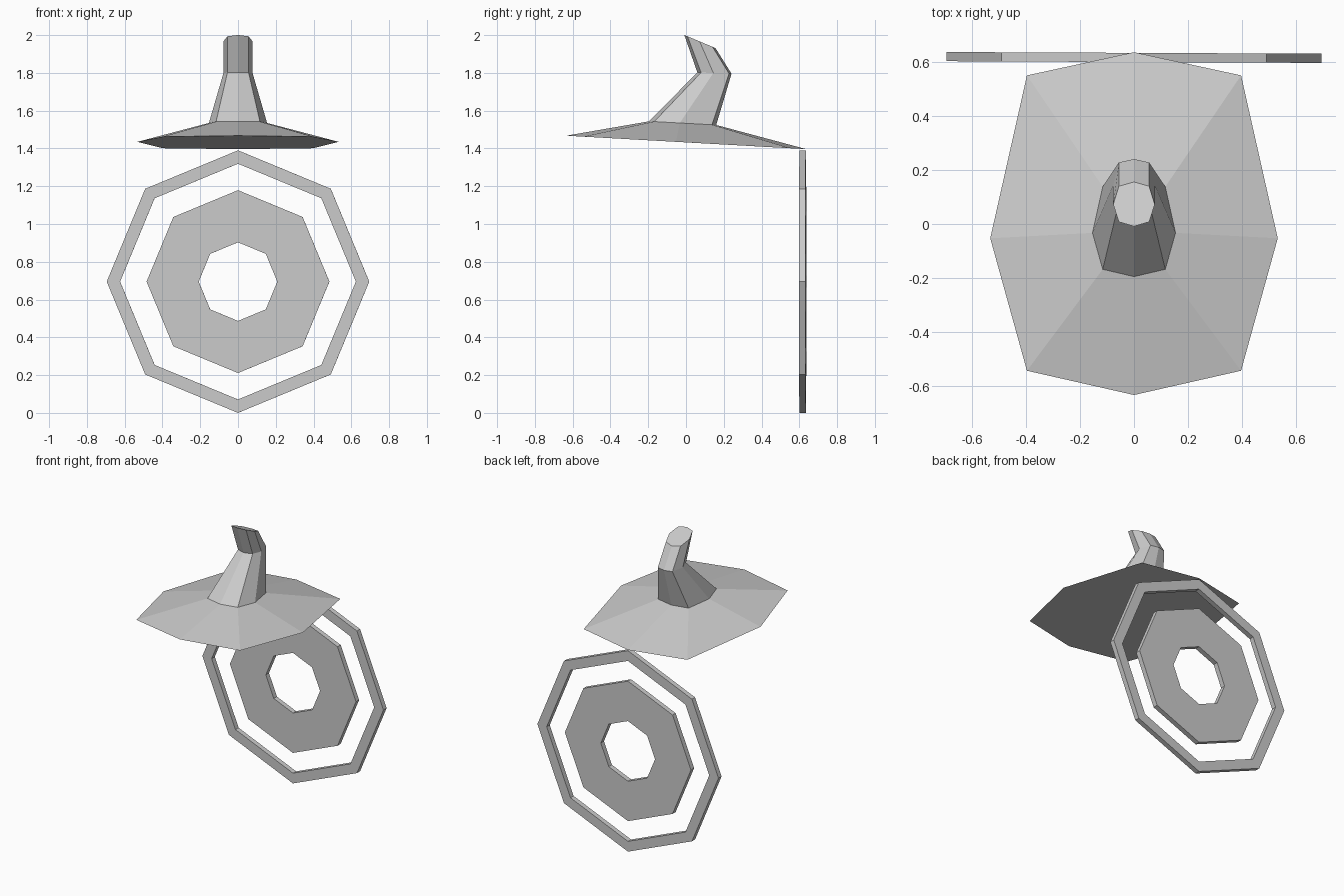
import bpy, bmesh, math

if "Cube" in bpy.data.objects:
    bpy.data.objects.remove(bpy.data.objects["Cube"])


def finish(bm, name):
    bmesh.ops.recalc_face_normals(bm, faces=bm.faces)
    mesh = bpy.data.meshes.new(name)
    bm.to_mesh(mesh)
    bm.free()
    obj = bpy.data.objects.new(name, mesh)
    bpy.context.collection.objects.link(obj)
    return obj


def bridge(bm, a, b):
    n = len(a)
    for i in range(n):
        j = (i + 1) % n
        bm.faces.new((a[i], a[j], b[j], b[i]))


def flat_ring(name, outer, inner, thickness=0.034):
    """Upright eight-sided ring with a square section."""
    bm = bmesh.new()
    loops = []
    for r, y in ((outer, -1), (outer, 1), (inner, 1), (inner, -1)):
        loops.append([bm.verts.new((r * math.cos(k * math.pi / 4), y * thickness / 2,
                                    r * math.sin(k * math.pi / 4))) for k in range(8)])
    for k in range(4):
        bridge(bm, loops[k], loops[(k + 1) % 4])
    obj = finish(bm, name)
    obj.location = (0, 0.6175, 0.695)
    obj.rotation_euler.z = -0.0045
    return obj


def hat_loop(bm, half_x, diag_x, ys, z0, slope):
    """Mirrored octagon on a tilted plane; ys runs front to back."""
    right = list(zip((0, diag_x, half_x, diag_x, 0), ys))
    points = right + [(-x, y) for x, y in right[3:0:-1]]
    return [bm.verts.new((x, y, z0 + slope * y)) for x, y in points]


# Pointed hat: wide brim, tapering crown, bent tip
bm = bmesh.new()
sections = [
    (0.533, 0.397, (-0.634, -0.544, -0.053, 0.551, 0.637), 1.432, -0.056),
    (0.154, 0.116, (-0.195, -0.168, -0.033, 0.138, 0.160), 1.533, -0.055),
    (0.077, 0.056, (0.060, 0.080, 0.145, 0.228, 0.241), 1.805, -0.040),
    (0.077, 0.056, (-0.009, 0.008, 0.072, 0.140, 0.156), 1.997, -0.420),
]
loops = [hat_loop(bm, *s) for s in sections]
for lower, upper in zip(loops, loops[1:]):
    bridge(bm, lower, upper)
bm.faces.new(loops[0][::-1])
bm.faces.new(loops[-1])
finish(bm, "bent_hat")

# Upright concentric rings behind the hat
flat_ring("outer_ring", 0.695, 0.624)
flat_ring("inner_ring", 0.484, 0.208)
